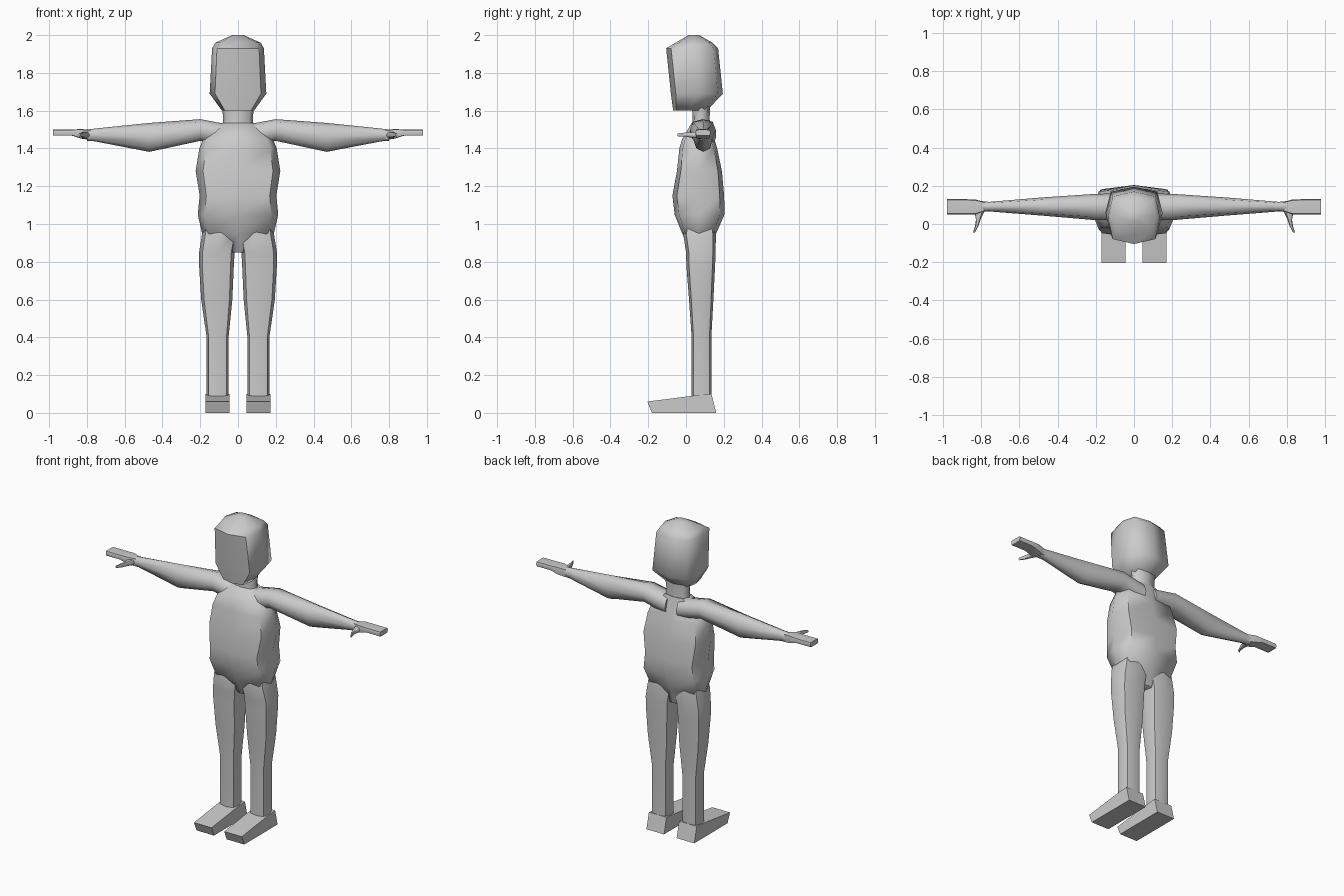
import bpy, bmesh
from math import sin, cos, pi, radians
from mathutils import Vector

if "Cube" in bpy.data.objects:
    bpy.data.objects.remove(bpy.data.objects["Cube"])


def finish(name, bm, mirror, angle=60):
    bmesh.ops.recalc_face_normals(bm, faces=bm.faces)
    me = bpy.data.meshes.new(name)
    bm.to_mesh(me)
    bm.free()
    ob = bpy.data.objects.new(name, me)
    bpy.context.collection.objects.link(ob)
    bpy.ops.object.select_all(action='DESELECT')
    ob.select_set(True)
    bpy.context.view_layer.objects.active = ob
    bpy.ops.object.shade_smooth_by_angle(angle=radians(angle))
    if mirror:
        m = ob.modifiers.new("mirror", 'MIRROR')
        m.use_mirror_merge = False
    return ob


def loft(name, rings, axis='Z', sides=8, power=0.8, mirror=False, angle=60):
    """Each ring: (position on axis, u min, u max, v min, v max).
    u, v are x, y for axis Z, y, z for axis X and x, z for axis Y."""
    bm = bmesh.new()
    loops = []
    for t, u0, u1, v0, v1 in rings:
        loop = []
        for k in range(sides):
            a = 2 * pi * k / sides
            c, s = cos(a), sin(a)
            c = (abs(c) ** power if abs(c) > 1e-6 else 0) * (1 if c > 0 else -1)
            s = (abs(s) ** power if abs(s) > 1e-6 else 0) * (1 if s > 0 else -1)
            u = (u0 + u1) / 2 + c * (u1 - u0) / 2
            v = (v0 + v1) / 2 + s * (v1 - v0) / 2
            co = {'X': (t, u, v), 'Y': (u, t, v), 'Z': (u, v, t)}[axis]
            loop.append(bm.verts.new(Vector(co)))
        loops.append(loop)
    for a, b in zip(loops, loops[1:]):
        for k in range(sides):
            j = (k + 1) % sides
            bm.faces.new((a[k], a[j], b[j], b[k]))
    bm.faces.new(loops[0])
    bm.faces.new(loops[-1])
    return finish(name, bm, mirror, angle)


def sym(rows):
    """Rings centred on x = 0: (z, half width, y front, y back)."""
    return [(z, -w, w, y0, y1) for z, w, y0, y1 in rows]


# Torso with shoulders and hips
loft("torso", sym([
    (0.85, 0.05, 0.03, 0.13), (0.95, 0.19, -0.02, 0.16),
    (1.05, 0.213, -0.06, 0.204), (1.15, 0.203, -0.072, 0.202),
    (1.28, 0.224, -0.048, 0.19), (1.40, 0.205, -0.035, 0.165),
    (1.45, 0.185, -0.02, 0.15), (1.535, 0.08, 0.03, 0.13)]), power=0.55)

# Neck
loft("neck", sym([(1.50, 0.085, 0.03, 0.13), (1.56, 0.078, 0.035, 0.125),
                  (1.66, 0.09, 0.03, 0.13)]))

# Head, boxy with a small flat crown
loft("head", sym([
    (1.60, 0.085, -0.068, 0.11), (1.69, 0.15, -0.08, 0.195),
    (1.93, 0.137, -0.105, 0.17), (1.96, 0.12, -0.055, 0.14),
    (2.00, 0.03, 0.015, 0.07)]), power=0.6)

# Arms running into flat hands
loft("arm", [
    (0.04, 0.02, 0.16, 1.40, 1.525), (0.20, 0.02, 0.158, 1.44, 1.555),
    (0.47, 0.043, 0.14, 1.382, 1.535), (0.76, 0.066, 0.116, 1.438, 1.505),
    (0.80, 0.063, 0.12, 1.44, 1.50)], axis='X', mirror=True)
loft("hand", [
    (0.78, 0.068, 0.115, 1.445, 1.497), (0.83, 0.05, 0.128, 1.452, 1.503),
    (0.88, 0.05, 0.13, 1.468, 1.50), (0.98, 0.05, 0.13, 1.468, 1.50)],
    axis='X', power=0.35, mirror=True)

# Thumbs
loft("thumb", [
    (0.075, 0.78, 0.84, 1.45, 1.49), (0.025, 0.803, 0.828, 1.457, 1.487),
    (-0.01, 0.815, 0.833, 1.46, 1.485), (-0.045, 0.834, 0.844, 1.464, 1.48)],
    axis='Y', sides=6, mirror=True)

# Legs
loft("leg", [
    (1.00, 0.02, 0.18, 0.0, 0.15), (0.95, 0.0, 0.19, -0.015, 0.158),
    (0.85, 0.018, 0.206, 0.0, 0.157), (0.78, 0.022, 0.206, 0.002, 0.154),
    (0.60, 0.03, 0.195, 0.016, 0.145), (0.40, 0.05, 0.166, 0.03, 0.134),
    (0.06, 0.05, 0.166, 0.03, 0.134)], power=0.6, mirror=True)

# Feet: side outline extruded across
bm = bmesh.new()
outline = [(0.135, 0.10), (0.03, 0.09), (-0.205, 0.06), (-0.18, 0.0), (0.16, 0.0)]
face = bm.faces.new([bm.verts.new((0.045, y, z)) for y, z in outline])
out = bmesh.ops.extrude_face_region(bm, geom=[face])
verts = [g for g in out["geom"] if isinstance(g, bmesh.types.BMVert)]
bmesh.ops.translate(bm, verts=verts, vec=(0.126, 0, 0))
finish("foot", bm, True, 50)
